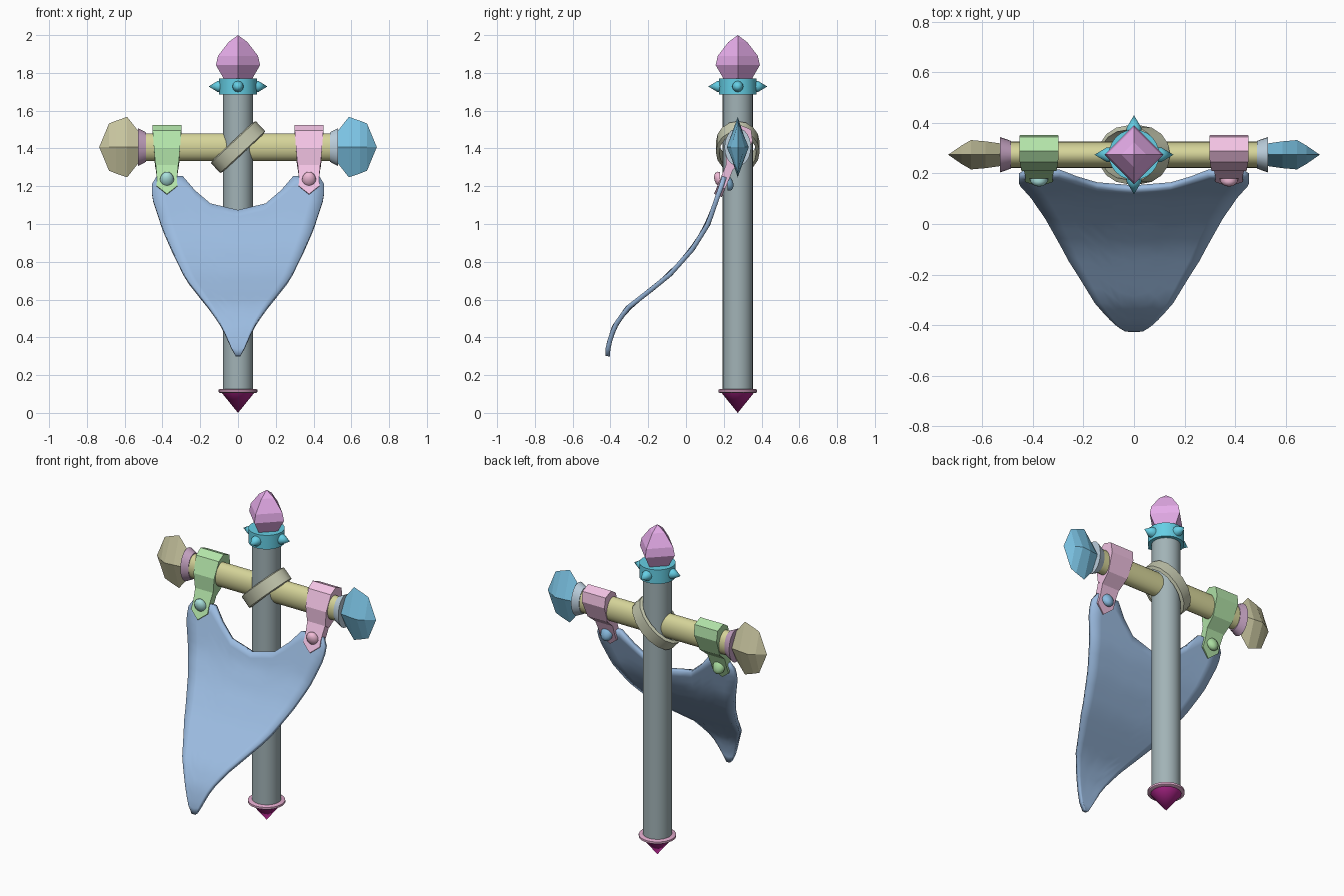
import bpy, bmesh, math
from mathutils import Vector

if "Cube" in bpy.data.objects:
    bpy.data.objects.remove(bpy.data.objects["Cube"])

CY, BZ = 0.274, 1.407          # pole axis (y) and crossbar height (z)
TD = Vector((0, 0.38, 0.925)).normalized()   # strap "up" direction
TP = Vector((0, TD.z, -TD.y))                # strap "back" direction


def finish(name, bm, color, smooth=False):
    bmesh.ops.recalc_face_normals(bm, faces=bm.faces[:])
    me = bpy.data.meshes.new(name)
    bm.to_mesh(me)
    bm.free()
    ob = bpy.data.objects.new(name, me)
    bpy.context.collection.objects.link(ob)
    mat = bpy.data.materials.new(name + "_colour")
    mat.diffuse_color = (*color, 1)
    mat.use_nodes = True
    mat.node_tree.nodes["Principled BSDF"].inputs["Base Color"].default_value = mat.diffuse_color
    me.materials.append(mat)
    if smooth:
        bpy.ops.object.select_all(action='DESELECT')
        ob.select_set(True)
        bpy.context.view_layer.objects.active = ob
        bpy.ops.object.shade_smooth_by_angle(angle=math.radians(35))
    return ob


def lathe(bm, rows, center, axis, n):
    """Loft elliptical rings; rows are (distance along axis, radius a, radius b)."""
    w = Vector(axis).normalized()
    b = Vector((0, 1, 0)) if abs(w.y) < 0.5 else Vector((0, 0, 1))
    a = b.cross(w)
    c = Vector(center)
    rings = []
    for h, ra, rb in rows:
        if ra == 0:
            rings.append([bm.verts.new(c + w * h)] * n)
        else:
            rings.append([bm.verts.new(c + w * h + a * ra * math.cos(2 * math.pi * i / n)
                                       + b * rb * math.sin(2 * math.pi * i / n)) for i in range(n)])
    for p, q in zip(rings, rings[1:]):
        for i in range(n):
            j = (i + 1) % n
            bm.faces.new(dict.fromkeys((p[i], p[j], q[j], q[i])))
    for r, row in ((rings[0], rows[0]), (rings[-1], rows[-1])):
        if row[1] > 0:
            bm.faces.new(r)


def turned(name, rows, center, axis, n, color, smooth=True):
    bm = bmesh.new()
    lathe(bm, rows, center, axis, n)
    return finish(name, bm, color, smooth)


def prism(bm, front, back):
    f = [bm.verts.new(v) for v in front]
    k = [bm.verts.new(v) for v in back]
    bm.faces.new(f)
    bm.faces.new(k)
    for i in range(len(f)):
        j = (i + 1) % len(f)
        bm.faces.new((f[i], f[j], k[j], k[i]))


def lerp(table, v):
    for (a, fa), (b, fb) in zip(table, table[1:]):
        if v <= b:
            return fa + (fb - fa) * max(0, (v - a) / (b - a))
    return table[-1][1]


UP, BASE = (0, 0, 1), (0, CY, 0)

# Pole with foot
turned("pole", [(0.11, .08, .08), (1.72, .08, .08)], BASE, UP, 24, (.36, .45, .47))
turned("foot_ring", [(.105, .094, .094), (.11, .103, .103), (.122, .103, .103), (.127, .094, .094)],
       BASE, UP, 24, (.75, .4, .6))
turned("foot_point", [(0, 0, 0), (.105, .085, .085)], BASE, UP, 16, (.45, .02, .27))

# Spiked collar and faceted finial
bm = bmesh.new()
lathe(bm, [(1.685, .1, .1), (1.77, .1, .1)], BASE, UP, 24)
for d in ((1, 0, 0), (-1, 0, 0), (0, 1, 0), (0, -1, 0)):
    lathe(bm, [(.09, .03, .03), (.108, .029, .029), (.156, 0, 0)], (0, CY, 1.728), d, 12)
finish("spiked_collar", bm, (.13, .62, .78), True)
turned("top_finial", [(1.765, .073, .073), (1.841, .117, .117), (1.89, .106, .106),
                      (1.963, .05, .05), (2.0, 0, 0)], BASE, UP, 4, (.8, .42, .83), False)

# Crossbar with flared rings and spade ends
turned("crossbar", [(-.5, .073, .052), (.5, .073, .052)], (0, CY, BZ), (1, 0, 0), 24, (.67, .66, .32))
for side, s, ring_col, end_col in (("left", -1, (.55, .36, .53), (.58, .56, .35)),
                                   ("right", 1, (.5, .62, .72), (.2, .55, .78))):
    turned(side + "_bar_ring", [(.487, .078, .055), (.53, .1, .07)],
           (0, CY, BZ), (s, 0, 0), 24, ring_col)
    turned(side + "_bar_end", [(.53, .088, .045), (.587, .16, .053), (.645, .14, .058),
                               (.683, .125, .036), (.735, 0, 0)],
           (0, CY, BZ), (s, 0, 0), 4, end_col, False)

# Diagonal binding around pole and crossbar
bm = bmesh.new()
along, across = Vector((.73, 0, .68)), Vector((-.68, 0, .73))
n, rings = 16, []
for i in range(n):
    t = 2 * math.pi * i / n
    ring = []
    for grow, w in ((0, -.042), (.018, -.036), (.018, .036), (0, .042)):
        ring.append(bm.verts.new(Vector((0, CY, BZ)) + along * (.145 + grow) * math.cos(t)
                                 + Vector((0, 1, 0)) * (.098 + grow) * math.sin(t) + across * w))
    rings.append(ring)
for i in range(n):
    p, q = rings[i], rings[(i + 1) % n]
    for k in range(4):
        m = (k + 1) % 4
        bm.faces.new((p[k], p[m], q[m], q[k]))
finish("binding", bm, (.56, .58, .43), True)

# Straps: loop over the bar, pointed tail, rivets on both faces
LOOP = [(-.06, .07), (-.03, .113), (.03, .113), (.06, .06), (.06, -.05),
        (.022, -.12), (-.022, -.11), (-.058, -.03)]
TAIL = [(.061, -.09), (.053, -.19), (.055, -.23), (0, -.277), (-.055, -.23), (-.053, -.19), (-.061, -.09)]
for side, cx, col, front_col, back_col in (
        ("left", -.376, (.45, .78, .4), (.4, .75, .72), (.4, .72, .35)),
        ("right", .376, (.9, .55, .78), (.88, .5, .68), (.25, .5, .75))):
    o = Vector((cx, CY, BZ))
    bm = bmesh.new()
    ends = [[o + TP * p + TD * d + Vector((s * lerp([(-.12, .06), (.02, .074), (.12, .078)], d), 0, 0))
             for p, d in LOOP] for s in (-1, 1)]
    prism(bm, *ends)
    prism(bm, *[[o + TP * p + TD * d + Vector((u, 0, 0)) for u, d in TAIL] for p in (-.022, .022)])
    finish(side + "_strap", bm, col)
    for face, s, c in (("front", -1, front_col), ("back", 1, back_col)):
        dome = [(.034 * math.sin(a), .04 * math.cos(a), .04 * math.cos(a))
                for a in (0, .4, .8, 1.2)] + [(.034, 0, 0)]
        turned(f"{side}_{face}_rivet", dome, o - TD * .195 + TP * s * .022, TP * s, 16, c)

# Banner cloth: width and forward billow follow height
WIDTH = [(.30, .012), (.33, .03), (.455, .085), (.55, .148), (.71, .275), (.85, .345), (.974, .40),
         (1.13, .452), (1.2, .46), (1.25, .43)]
BILLOW = [(.30, -.415), (.354, -.412), (.455, -.38), (.555, -.31), (.656, -.18), (.735, -.083),
          (.868, .035), (1.0, .117), (1.24, .2), (1.26, .206)]
TOP = [(0, 1.07), (.33, 1.105), (.68, 1.25), (1, 1.25)]
cols = [-1, -.84, -.68, -.5, -.33, -.16, 0, .16, .33, .5, .68, .84, 1]
bm = bmesh.new()
rows = 22
grid = []
for r in range(rows + 1):
    line = []
    for s in cols:
        zt = lerp(TOP, abs(s))
        z = zt + (.30 - zt) * r / rows
        line.append(bm.verts.new((s * lerp(WIDTH, z), lerp(BILLOW, z), z)))
    grid.append(line)
for a, b in zip(grid, grid[1:]):
    for i in range(len(cols) - 1):
        bm.faces.new((a[i], a[i + 1], b[i + 1], b[i]))
cloth = finish("banner_cloth", bm, (.33, .5, .75), True)
mod = cloth.modifiers.new("thickness", 'SOLIDIFY')
mod.thickness = .025
mod.offset = 0
